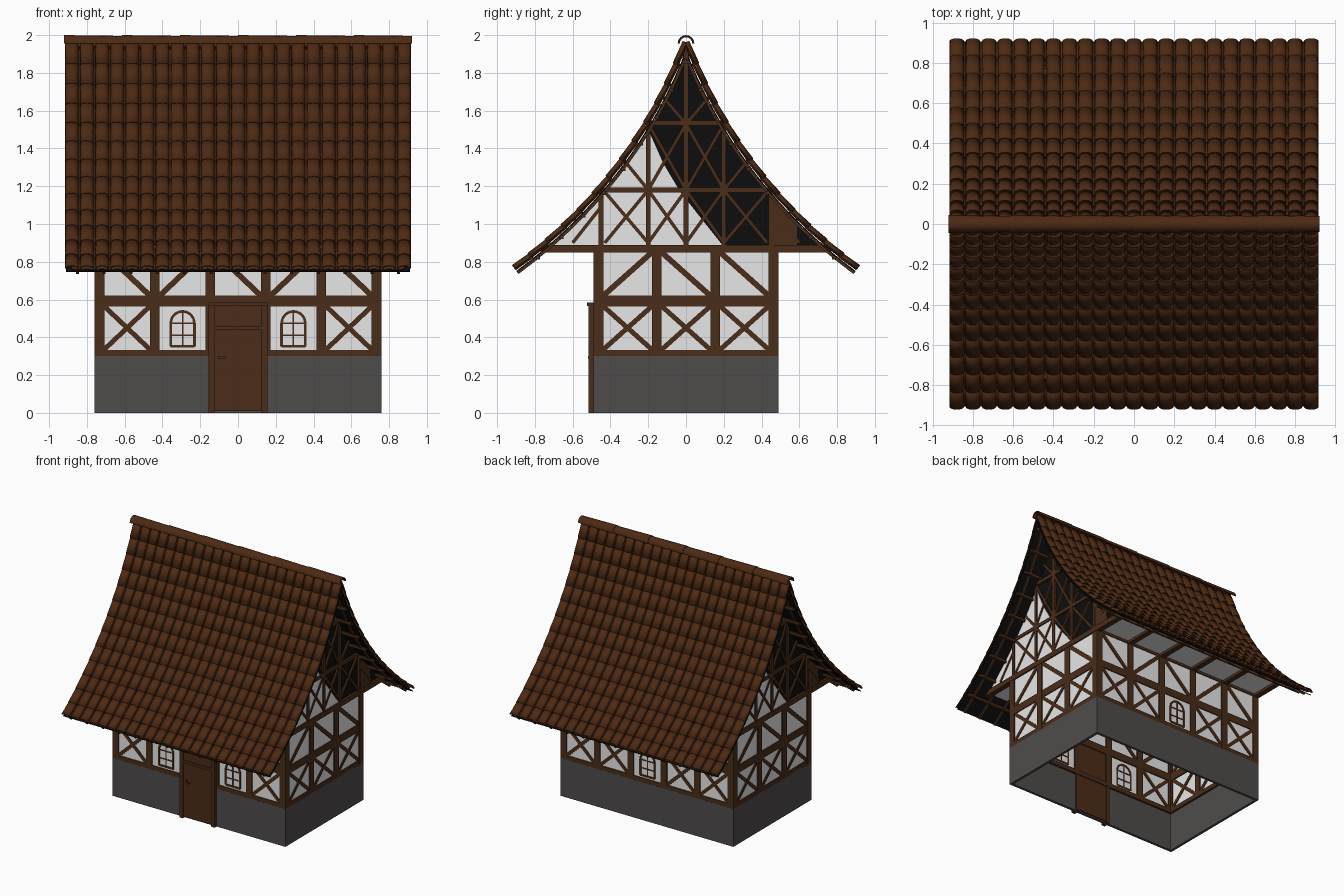
import bpy, bmesh, math
from mathutils import Matrix, Vector

if "Cube" in bpy.data.objects:
    bpy.data.objects.remove(bpy.data.objects["Cube"])


def mat(name, r, g, b):
    m = bpy.data.materials.new(name)
    m.diffuse_color = (r, g, b, 1)
    m.use_nodes = True
    m.node_tree.nodes["Principled BSDF"].inputs["Base Color"].default_value = m.diffuse_color
    return m


TIMBER = mat("timber brown", 0.068, 0.026, 0.010)
TILE = mat("roof tile brown", 0.075, 0.023, 0.007)
DOOR = mat("door brown", 0.070, 0.025, 0.009)
PLASTER = mat("plaster white", 0.8, 0.8, 0.8)
STONE = mat("stone grey", 0.078, 0.072, 0.071)
BLACK = mat("underlay black", 0.004, 0.004, 0.004)


def finish(name, bm, material):
    me = bpy.data.meshes.new(name)
    bm.to_mesh(me)
    bm.free()
    ob = bpy.data.objects.new(name, me)
    bpy.context.collection.objects.link(ob)
    me.materials.append(material)
    return ob


def smooth(ob):
    bpy.ops.object.select_all(action='DESELECT')
    ob.select_set(True)
    bpy.context.view_layer.objects.active = ob
    bpy.ops.object.shade_smooth_by_angle(angle=math.radians(40))


def box(bm, lo, hi, M=Matrix()):
    lo, hi = Vector(lo), Vector(hi)
    S = Matrix.Diagonal((*(hi - lo), 1))
    bmesh.ops.create_cube(bm, size=1, matrix=M @ Matrix.Translation((lo + hi) / 2) @ S)


def poly(bm, pts, y0, y1, M):
    """Outline in (u, z), extruded between two depths."""
    f = bm.faces.new([bm.verts.new(M @ Vector((u, y0, z))) for u, z in pts])
    r = bmesh.ops.extrude_face_region(bm, geom=[f])
    vs = [v for v in r['geom'] if isinstance(v, bmesh.types.BMVert)]
    bmesh.ops.translate(bm, verts=vs, vec=M.to_3x3() @ Vector((0, y1 - y0, 0)))
    bmesh.ops.recalc_face_normals(bm, faces=bm.faces[:])


def beam(bm, M, out, p, q, w=0.03, depth=0.035):
    d = Vector(q) - Vector(p)
    mid = (Vector(p) + Vector(q)) / 2
    R = Matrix.Translation((mid.x, -out, mid.y)) @ Matrix.Rotation(-math.atan2(d.y, d.x), 4, 'Y')
    L = d.length / 2
    box(bm, (-L, 0, -w / 2), (L, depth, w / 2), M @ R)


# Roof curve, measured along its length from ridge to eave
A, C, B = Vector((0.02, 1.97)), Vector((0.287, 1.25)), Vector((0.92, 0.78))
N = 200
curve = [A * (1 - t) ** 2 + C * 2 * t * (1 - t) + B * t * t for t in [i / N for i in range(N + 1)]]
dist = [0]
for a, b in zip(curve, curve[1:]):
    dist.append(dist[-1] + (b - a).length)
LEN = dist[-1]


def roof(s, off=0.0):
    i = min(range(N + 1), key=lambda k: abs(dist[k] - s))
    j = min(max(i, 1), N - 1)
    d = (curve[j + 1] - curve[j - 1]).normalized()
    return curve[i] + d * (s - dist[i]) + Vector((-d.y, d.x)) * off


def mirror_y(ob):
    ob.modifiers.new("mirror", 'MIRROR').use_axis = (False, True, False)


# Roof tiles: round covers over shallow pans
COLS, ROWS, W = 23, 13, 0.08
step = LEN / ROWS
for name, width, h, base, lift in (("cover_tiles", 0.066, 0.02, -0.026, 0.006),
                                   ("pan_tiles", 0.08, -0.008, -0.024, 0.004)):
    bm = bmesh.new()
    for c in range(COLS):
        x = -0.92 + W * (c + 0.5) + (W / 2 if name == "pan_tiles" else 0)
        if x > 0.9:
            continue
        for r in range(ROWS):
            rings = []
            for s, up in ((r * step, 0), (min((r + 1) * step + 0.012, LEN), lift)):
                ring = []
                for k in range(7):
                    a = math.pi * k / 6
                    p = roof(s, base + up + h * math.sin(a))
                    ring.append(bm.verts.new((x + width / 2 * math.cos(a), p.x, p.y)))
                rings.append(ring)
            for k in range(6):
                bm.faces.new((rings[0][k], rings[0][k + 1], rings[1][k + 1], rings[1][k]))
    bmesh.ops.recalc_face_normals(bm, faces=bm.faces[:])
    ob = finish(name, bm, TILE)
    sol = ob.modifiers.new("thickness", 'SOLIDIFY')
    sol.thickness, sol.offset = 0.006, 0
    mirror_y(ob)
    smooth(ob)

# Ridge caps
bm = bmesh.new()
for i in range(6):
    x0 = -0.922 + i * 0.3073
    out = []
    for x, r in ((x0, 0.044), (x0 + 0.3073, 0.040)):
        ring = [(r * math.cos(math.pi * k / 8), 1.956 + r * math.sin(math.pi * k / 8)) for k in range(9)]
        ring += [(y * 0.82, 1.956 + (z - 1.956) * 0.82) for y, z in reversed(ring)]
        out.append([bm.verts.new((x, y, z)) for y, z in ring])
    for k in range(18):
        n = (k + 1) % 18
        bm.faces.new((out[0][k], out[0][n], out[1][n], out[1][k]))
    for o in out:
        for k in range(8):
            bm.faces.new((o[k], o[k + 1], o[16 - k], o[17 - k]))
bmesh.ops.recalc_face_normals(bm, faces=bm.faces[:])
smooth(finish("ridge_caps", bm, TILE))


# Roof underlay, rafters and purlins
def strip(bm, x0, x1, o0, o1, s0=0.0, s1=LEN, n=16):
    ss = [s0 + (s1 - s0) * i / n for i in range(n + 1)]
    pts = [roof(s, o0) for s in ss] + [roof(s, o1) for s in reversed(ss)]
    poly(bm, [(p.y, p.x) for p in pts], x0, x1,
         Matrix(((0, 1, 0, 0), (1, 0, 0, 0), (0, 0, 1, 0), (0, 0, 0, 1))) @ Matrix())


def roof_strip(bm, x0, x1, o0, o1, s0=0.0):
    n = 16
    ss = [s0 + (LEN - s0) * i / n for i in range(n + 1)]
    pts = [roof(s, o0) for s in ss] + [roof(s, o1) for s in reversed(ss)]
    swap = Matrix(((0, 1, 0, 0), (1, 0, 0, 0), (0, 0, 1, 0), (0, 0, 0, 1)))
    poly(bm, [(max(p.x, 0.001), p.y) for p in pts], x0, x1, swap)


bm = bmesh.new()
roof_strip(bm, -0.91, 0.91, -0.036, -0.042)
mirror_y(finish("roof_underlay", bm, BLACK))
bm = bmesh.new()
for i in range(13):
    x = -0.85 + i * 0.1417
    roof_strip(bm, x - 0.008, x + 0.008, -0.042, -0.056, 0.08)
for i in range(9):
    p = roof(0.1 + i * 0.16, -0.05)
    box(bm, (-0.9, p.x - 0.01, p.y - 0.01), (0.9, p.x + 0.01, p.y + 0.01))
mirror_y(finish("rafters", bm, TIMBER))

# Walls: front, right, back, left
walls = (("front", 0, 0.49, 0.76, 5), ("right", 90, 0.76, 0.49, 3),
         ("back", 180, 0.49, 0.76, 5), ("left", -90, 0.76, 0.49, 3))
for name, ang, out, half, bays in walls:
    M = Matrix.Rotation(math.radians(ang), 4, 'Z')
    bm = bmesh.new()
    box(bm, (-half, -out, 0), (half, -out + 0.02, 0.3), M)
    finish(name + "_stone_base", bm, STONE)
    bm = bmesh.new()
    box(bm, (-half + 0.01, -out + 0.008, 0.3), (half - 0.01, -out + 0.026, 0.87), M)
    finish(name + "_plaster", bm, PLASTER)

    bm = bmesh.new()
    posts = [-half + 0.026 + i * (2 * half - 0.052) / bays for i in range(bays + 1)]
    for u in posts:
        beam(bm, M, out, (u, 0.3), (u, 0.87), 0.052)
    for z, w in ((0.316, 0.034), (0.592, 0.058), (0.868, 0.035)):
        beam(bm, M, out - 0.0005, (-half, z), (half, z), w)
    for i, (a, b) in enumerate(zip(posts, posts[1:])):
        a, b = a + 0.02, b - 0.02
        glazed = (name == "front" and i in (1, 3)) or (name == "back" and i == 2)
        door = name == "front" and i == 2
        if not glazed and not door:
            beam(bm, M, out - 0.002, (a, 0.33), (b, 0.57), 0.026, 0.03)
            beam(bm, M, out - 0.003, (a, 0.57), (b, 0.33), 0.026, 0.03)
        rising = (i % 2 == 1) if bays == 5 else (i == 0)
        z0, z1 = (0.615, 0.855) if rising else (0.855, 0.615)
        beam(bm, M, out - 0.002, (a, z0), (b, z1), 0.03, 0.03)
        # Arched windows with glazing bars
        if glazed:
            wb, c = bmesh.new(), (a + b) / 2
            arc = [(c + 0.063 * math.cos(math.pi * k / 8), 0.475 + 0.063 * math.sin(math.pi * k / 8)) for k in range(9)]
            outline = [(c + 0.063, 0.352)] + arc + [(c - 0.063, 0.352)]
            for p, q in zip(outline, outline[1:] + outline[:1]):
                beam(wb, M, out - 0.002, p, q, 0.014, 0.028)
            beam(wb, M, out - 0.004, (c, 0.352), (c, 0.538), 0.008, 0.026)
            for z in (0.41, 0.475):
                beam(wb, M, out - 0.004, (c - 0.063, z), (c + 0.063, z), 0.008, 0.026)
            finish(name + "_window", wb, TIMBER)
    finish(name + "_timber_frame", bm, TIMBER)

    # Gable ends: plaster, dark infill and braces
    if bays == 3:
        side = [roof(LEN * k / 14, -0.043) for k in range(15)]
        side = [(max(p.x, 0.005), p.y) for p in side if p.y > 0.89] + [(0.72, 0.88)]
        bm = bmesh.new()
        poly(bm, [(-u, z) for u, z in reversed(side)] + side, -out + 0.014, -out + 0.022, M)
        finish(name + "_gable_infill", bm, BLACK)
        bm = bmesh.new()
        poly(bm, [(-u, z) for u, z in reversed(side) if z < 1.51] +
             [(-0.2, 1.5), (-0.12, 1.32), (-0.03, 1.17), (0.08, 1.03), (0.2, 0.88)], -out + 0.008, -out + 0.013, M)
        finish(name + "_gable_plaster", bm, PLASTER)
        bm = bmesh.new()
        poly(bm, [(0.46, 0.88), (0.59, 0.88), (0.59, 1.02), (0.46, 1.13)], -out + 0.006, -out + 0.013, M)
        beam(bm, M, out, (-0.46, 1.18), (0.46, 1.18), 0.026, 0.03)
        beam(bm, M, out, (-0.2, 1.535), (0.2, 1.535), 0.026, 0.03)
        beam(bm, M, out, (0, 0.88), (0, 1.93), 0.024, 0.03)
        for s in (-1, 1):
            beam(bm, M, out, (s * 0.2, 0.88), (s * 0.2, 1.53), 0.024, 0.03)
            beam(bm, M, out, (s * 0.45, 0.88), (s * 0.45, 1.18), 0.024, 0.03)
            for p, q in (((0.2, 1.18), (0.43, 0.9)), ((0.2, 1.18), (0, 0.9)), ((0, 1.18), (0.2, 0.9)),
                         ((0.45, 1.09), (0.6, 0.9)), ((0.2, 0.9), (0.43, 1.17)),
                         ((0, 1.53), (0.2, 1.18)), ((0.2, 1.53), (0, 1.18)),
                         ((0.2, 1.18), (0.33, 1.34)), ((0, 1.53), (0.12, 1.67))):
                beam(bm, M, out - 0.002, (s * p[0], p[1]), (s * q[0], q[1]), 0.018, 0.025)
        finish(name + "_gable_timber", bm, TIMBER)

# Ceiling joists and soffit boards
bm = bmesh.new()
for i in range(6):
    x = -0.742 + i * 0.2968
    box(bm, (x - 0.021, -0.77, 0.85), (x + 0.021, 0.77, 0.89))
finish("joists", bm, TIMBER)
bm = bmesh.new()
box(bm, (-0.75, -0.74, 0.87), (0.75, 0.74, 0.88))
finish("soffit", bm, PLASTER)

# Door with frame, transom and handle
bm = bmesh.new()
box(bm, (-0.125, -0.503, 0.01), (0.125, -0.462, 0.57))
box(bm, (-0.125, -0.512, 0.44), (0.125, -0.5, 0.46))
for s in (-1, 1):
    box(bm, (s * 0.14 - 0.015, -0.515, 0), (s * 0.14 + 0.015, -0.458, 0.575))
box(bm, (-0.157, -0.525, 0.565), (0.157, -0.458, 0.585))
box(bm, (-0.105, -0.518, 0.287), (-0.065, -0.508, 0.298))
box(bm, (-0.105, -0.51, 0.275), (-0.093, -0.5, 0.31))
finish("door", bm, DOOR)
